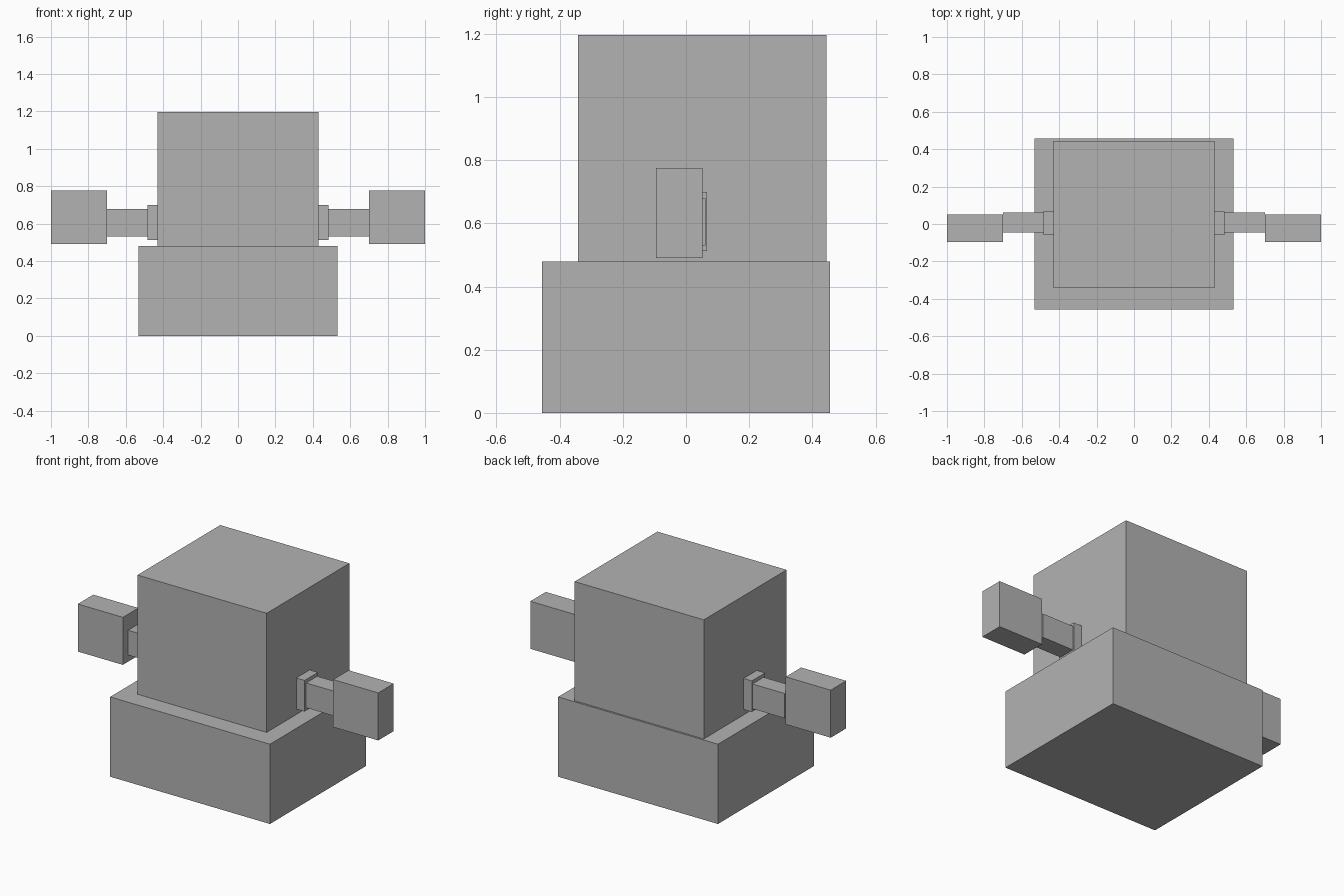
import bpy
from mathutils import Vector

# Remove the default cube
cube = bpy.data.objects.get("Cube")
if cube:
    bpy.data.objects.remove(cube, do_unlink=True)

# One plain grey for everything
grey = bpy.data.materials.new("plain_grey")
grey.use_nodes = True
colour = (0.45, 0.45, 0.45, 1)
grey.diffuse_color = colour
grey.node_tree.nodes["Principled BSDF"].inputs["Base Color"].default_value = colour


def box(name, low, high):
    """Add a flat-shaded box spanning two opposite corners."""
    low, high = Vector(low), Vector(high)
    bpy.ops.mesh.primitive_cube_add(size=1, location=(low + high) / 2)
    obj = bpy.context.object
    obj.name = name
    obj.scale = high - low
    bpy.ops.object.transform_apply(location=False, rotation=False, scale=True)
    obj.data.materials.append(grey)
    return obj


# Wide base and the body block set slightly back on it
box("base", (-0.532, -0.456, 0), (0.532, 0.456, 0.48))
box("body", (-0.43, -0.342, 0.48), (0.43, 0.445, 1.197))

# Arms: shoulder plate, arm and hand block, mirrored left and right
arm_parts = {
    "shoulder": ((0.43, -0.06, 0.513), (0.485, 0.067, 0.70)),
    "arm": ((0.485, -0.045, 0.53), (0.70, 0.061, 0.679)),
    "hand": ((0.70, -0.095, 0.49), (1.0, 0.052, 0.776)),
}
for part, (low, high) in arm_parts.items():
    box("left_" + part, low, high)
    box("right_" + part, (-high[0], *low[1:]), (-low[0], *high[1:]))
